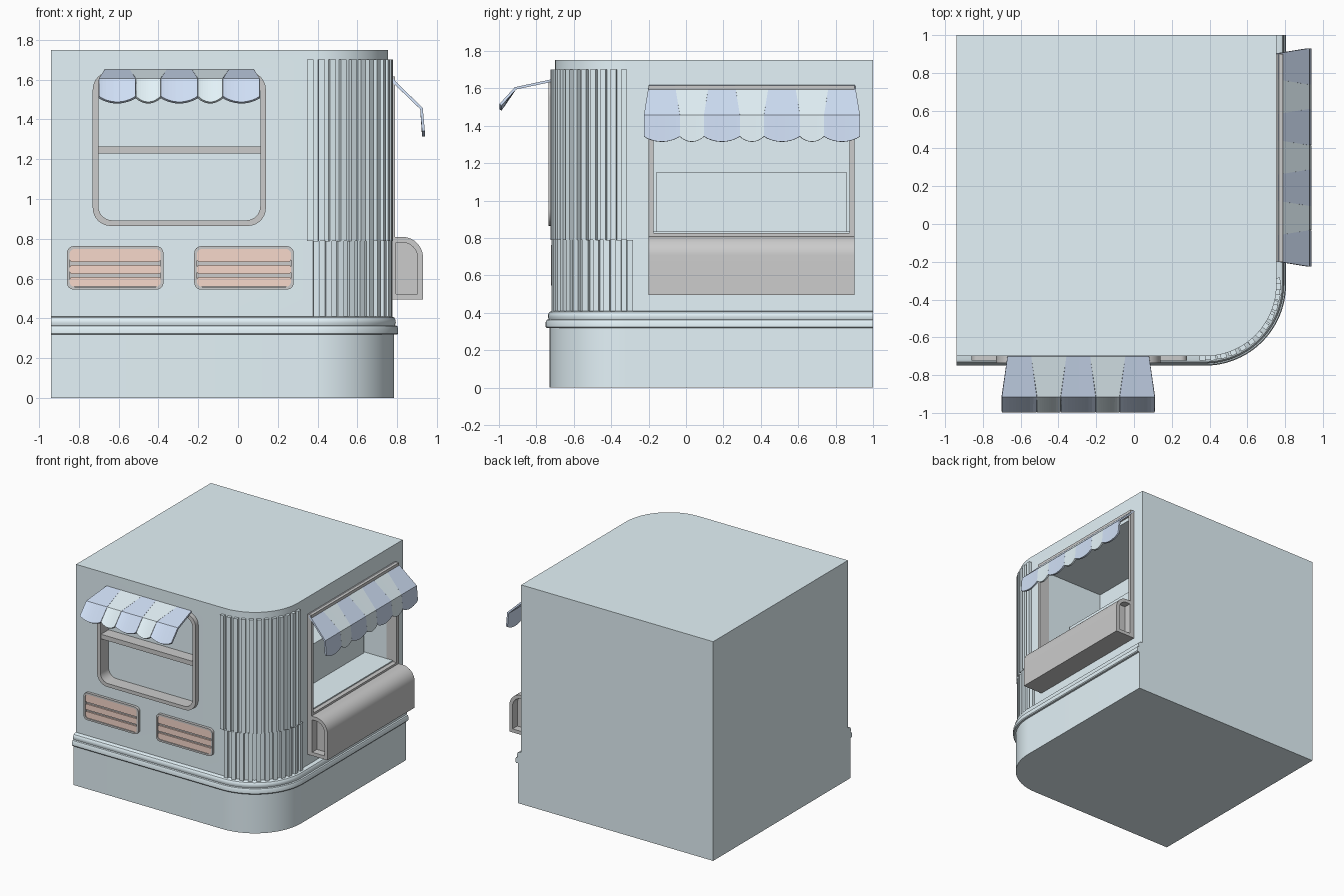
import bpy, math
from math import sin, cos, pi

if "Cube" in bpy.data.objects:
    bpy.data.objects.remove(bpy.data.objects["Cube"])


def material(name, rgb):
    m = bpy.data.materials.new(name)
    m.diffuse_color = (*rgb, 1)
    m.use_nodes = True
    m.node_tree.nodes["Principled BSDF"].inputs["Base Color"].default_value = m.diffuse_color
    return m


WALL = material("pale_blue", (0.78, 0.90, 0.95))
STRIPE = material("stripe_blue", (0.63, 0.74, 0.92))
SALMON = material("salmon", (0.93, 0.69, 0.60))


def make(name, verts, faces, mat=None, smooth=False):
    me = bpy.data.meshes.new(name)
    me.from_pydata(verts, [], faces)
    ob = bpy.data.objects.new(name, me)
    bpy.context.collection.objects.link(ob)
    if mat:
        me.materials.append(mat)
    bpy.ops.object.select_all(action='DESELECT')
    bpy.context.view_layer.objects.active = ob
    ob.select_set(True)
    bpy.ops.object.mode_set(mode='EDIT')
    bpy.ops.mesh.select_all(action='SELECT')
    bpy.ops.mesh.normals_make_consistent(inside=False)
    bpy.ops.object.mode_set(mode='OBJECT')
    if smooth:
        bpy.ops.object.shade_smooth_by_angle(angle=math.radians(30))
    return ob


def loft(name, rings, mat=None, closed=False, smooth=False):
    """Skin equal-sized rings; cap the ends, or join last to first."""
    n, k = len(rings[0]), len(rings)
    verts = [p for r in rings for p in r]
    faces = [(i * n + j, i * n + (j + 1) % n,
              (i + 1) % k * n + (j + 1) % n, (i + 1) % k * n + j)
             for i in range(k if closed else k - 1) for j in range(n)]
    if not closed:
        faces += [tuple(range(n)), tuple(range((k - 1) * n, k * n))]
    return make(name, verts, faces, mat, smooth)


def box(name, x0, x1, y0, y1, z0, z1, mat=None):
    ring = lambda z: [(x0, y0, z), (x1, y0, z), (x1, y1, z), (x0, y1, z)]
    return loft(name, [ring(z0), ring(z1)], mat)


def rounded(u0, u1, z0, z1, r, n=8):
    pts = []
    for k, (u, z) in enumerate([(u1 - r, z1 - r), (u0 + r, z1 - r), (u0 + r, z0 + r), (u1 - r, z0 + r)]):
        for i in range(n + 1):
            a = (k + i / n) * pi / 2
            pts.append((u + r * cos(a), z + r * sin(a)))
    return pts


def at_y(pts, y):
    return [(u, y, z) for u, z in pts]


def frame(name, u0, u1, z0, z1, r, t, y0, y1):
    o, i = rounded(u0, u1, z0, z1, r), rounded(u0 + t, u1 - t, z0 + t, z1 - t, r - t * 0.7)
    return loft(name, [at_y(o, y1), at_y(o, y0), at_y(i, y0), at_y(i, y1)], closed=True, smooth=True)


def cut(ob, cutter):
    cutter.hide_render = True
    m = ob.modifiers.new("cut", 'BOOLEAN')
    m.object, m.operation, m.solver = cutter, 'DIFFERENCE', 'EXACT'
    bpy.context.view_layer.objects.active = ob
    bpy.ops.object.modifier_apply(modifier=m.name)
    bpy.data.objects.remove(cutter)


# Building: one plan outline with a rounded corner, lofted through plinth and mouldings
CX, CY, R = 0.375, -0.32, 0.38


def plan(z, off):
    arc = [(CX + (R + off) * sin(i / 24 * pi / 2), CY - (R + off) * cos(i / 24 * pi / 2), z) for i in range(25)]
    return [(-0.94, 1, z), (-0.94, CY - R - off, z)] + arc + [(CX + R + off, 1, z)]


plinth = [(0, .03), (.318, .03), (.318, .045), (.325, .05), (.35, .05), (.362, .045), (.365, .034),
          (.378, .038), (.392, .037), (.404, .03), (.41, .018), (.41, -.05)]
loft("plinth_and_moulding", [plan(z, o) for z, o in plinth], WALL, smooth=True)
body = loft("building_body", [plan(.40, 0), plan(1.75, 0)], WALL)
cut(body, box("serving_cutter", 0.19, 1.0, -0.175, 0.875, 0.835, 1.56))
win = rounded(-0.715, 0.125, 0.88, 1.625, 0.075)
cut(body, loft("window_cutter", [at_y(win, -0.9), at_y(win, -0.63)]))
bpy.context.view_layer.objects.active = body
body.select_set(True)
bpy.ops.object.shade_smooth_by_angle(angle=math.radians(30))

# Ribbed corner, two tiers of upright strips
for tier, z0, z1, count, shift, proud in (("upper", .79, 1.70, 12, -.03, .024), ("lower", .41, .79, 11, .05, .02)):
    verts, faces = [], []
    for i in range(count):
        a = shift + i / (count - 1) * pi / 2
        b = len(verts)
        for z in (z0, z1):
            for r, w in ((R - .02, -.016), (R + proud, -.016), (R + proud, .016), (R - .02, .016)):
                verts.append((CX + r * sin(a) + w * cos(a), CY - r * cos(a) + w * sin(a), z))
        faces += [tuple(b + k for k in f) for f in ((0, 1, 2, 3), (4, 5, 6, 7), (0, 1, 5, 4),
                                                    (1, 2, 6, 5), (2, 3, 7, 6), (3, 0, 4, 7))]
    make(tier + "_corner_ribs", verts, faces, WALL)

# Front window
frame("window_frame", -0.73, 0.14, 0.865, 1.64, 0.09, 0.028, -0.735, -0.63)
box("window_bar", -0.705, 0.115, -0.725, -0.63, 1.228, 1.265)

# Front vents with slats
for side, x0, x1 in (("left", -.86, -.375), ("right", -.22, .28)):
    frame(side + "_vent_frame", x0, x1, .545, .763, .035, .014, -.722, -.69)
    back = rounded(x0 + .005, x1 - .005, .55, .758, .03)
    loft(side + "_vent_back", [at_y(back, -.704), at_y(back, -.69)])
    for k, (z0, z1) in enumerate(((.56, .609), (.623, .669), (.684, .75))):
        s = rounded(x0 + .014, x1 - .014, z0, z1, .012, 3)
        loft(f"{side}_vent_slat_{k + 1}", [at_y(s, -.716), at_y(s, -.69)], SALMON)

# Serving opening: rectangular frame and inner worktop
rect = lambda x, t: [(x, -.2 + t, .80 + t), (x, .9 - t, .80 + t), (x, .9 - t, 1.615 - t), (x, -.2 + t, 1.615 - t)]
loft("serving_frame", [rect(.70, 0), rect(.79, 0), rect(.79, .026), rect(.70, .026)], closed=True)
box("inner_worktop", .185, .51, -.16, .86, .83, 1.15, WALL)


# Counter with rounded top edge and recessed ends
def counter_profile(t):
    r, x1, z1 = .105 - t, .93 - t, .81 - t
    arc = [(x1 - r + r * cos(i / 10 * pi / 2), z1 - r + r * sin(i / 10 * pi / 2)) for i in range(11)]
    return [(.75 + t * 1.6, .495 + t), (x1, .495 + t)] + arc + [(.75 + t * 1.6, z1)]


o, i = counter_profile(0), counter_profile(.028)
loft("counter", [at_y(i, -.14), at_y(i, -.2), at_y(o, -.2), at_y(o, .9), at_y(i, .9), at_y(i, .84)], smooth=True)


# Striped awnings with scalloped hems
def awning(name, start, stripes, wide, narrow, flare, profile, place):
    u = start
    for s in range(stripes):
        w = narrow if s % 2 else wide
        f = -flare if s % 2 else flare
        N, verts = 10, []
        for row, (out, z) in enumerate(profile):
            a, b = (u + f, u + w - f) if row == 0 else (u, u + w)
            for k in range(N + 1):
                drop = .028 * sin(k / N * pi) ** .8 if row == len(profile) - 1 else 0
                verts.append(place(a + (b - a) * k / N, out, z - drop))
        faces = [(r * (N + 1) + k, r * (N + 1) + k + 1, (r + 1) * (N + 1) + k + 1, (r + 1) * (N + 1) + k)
                 for r in range(len(profile) - 1) for k in range(N)]
        ob = make(f"{name}_stripe_{s + 1}", verts, faces, WALL if s % 2 else STRIPE)
        m = ob.modifiers.new("thickness", 'SOLIDIFY')
        m.thickness, m.offset = .014, 0
        u += w


awning("front_awning", -.70, 5, .186, .126, .03, [(-.70, 1.645), (-.912, 1.60), (-.992, 1.512)],
       lambda u, o, z: (u, o, z))
awning("side_awning", -.225, 7, .192, .129, .026, [(.76, 1.612), (.922, 1.455), (.932, 1.342)],
       lambda u, o, z: (o, u, z))
